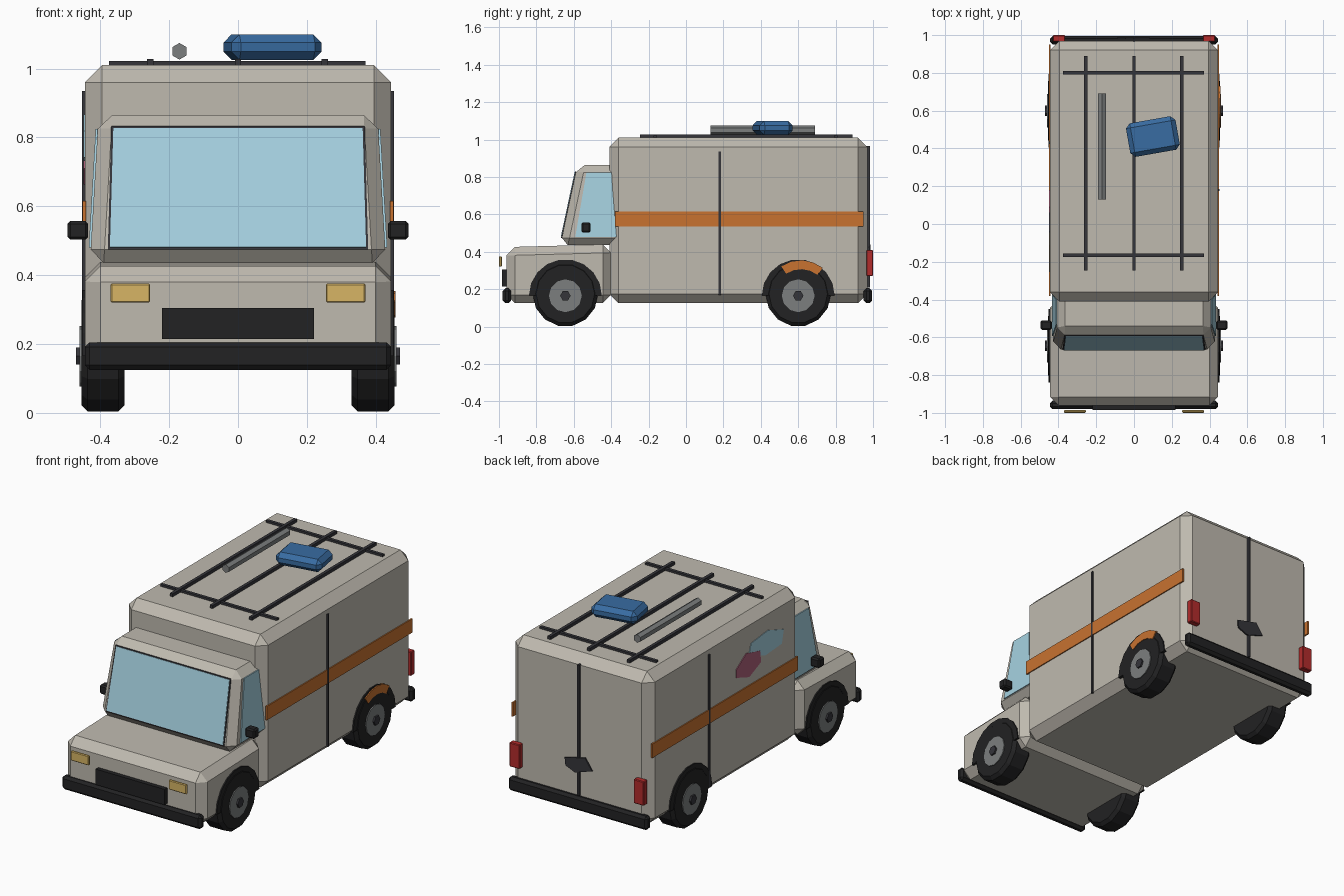
import bpy, bmesh, math
from mathutils import Vector, Matrix

if "Cube" in bpy.data.objects:
    bpy.data.objects.remove(bpy.data.objects["Cube"], do_unlink=True)


def material(name, r, g, b):
    m = bpy.data.materials.new(name)
    m.use_nodes = True
    m.diffuse_color = (r, g, b, 1)
    m.node_tree.nodes["Principled BSDF"].inputs["Base Color"].default_value = (r, g, b, 1)
    return m


BODY = material("warm grey paint", .52, .49, .43)
GLASS = material("pale blue glass", .38, .64, .75)
BLACK = material("black rubber", .016, .016, .017)
DARK = material("dark slate", .035, .035, .042)
METAL = material("grey metal", .2, .21, .21)
ORANGE = material("orange paint", .58, .17, .03)
AMBER = material("amber lamp", .68, .46, .13)
RED = material("red lamp", .45, .025, .025)
BLUE = material("blue canvas", .04, .15, .36)
PINK = material("dusty pink paint", .42, .12, .2)


def finish(name, bm, mat):
    bmesh.ops.recalc_face_normals(bm, faces=bm.faces)
    me = bpy.data.meshes.new(name)
    bm.to_mesh(me)
    bm.free()
    me.materials.append(mat)
    ob = bpy.data.objects.new(name, me)
    bpy.context.collection.objects.link(ob)
    return ob


def chamfer(bm, width):
    if width:
        bmesh.ops.bevel(bm, geom=bm.edges[:], offset=width, segments=1,
                        affect='EDGES', clamp_overlap=True)


def box(name, mat, x, y, z, bevel=0, shape=None):
    """Box from (min, max) ranges; shape may move the corners before bevelling."""
    bm = bmesh.new()
    bmesh.ops.create_cube(bm, size=1)
    for v in bm.verts:
        v.co = Vector([r[1] if c > 0 else r[0] for c, r in zip(v.co, (x, y, z))])
        if shape:
            shape(v.co)
    chamfer(bm, bevel)
    return finish(name, bm, mat)


def plate(name, mat, points, push):
    """Flat polygon given thickness along push."""
    bm = bmesh.new()
    face = bm.faces.new([bm.verts.new(p) for p in points])
    new = bmesh.ops.extrude_face_region(bm, geom=[face], use_keep_orig=True)
    bmesh.ops.translate(bm, vec=push, verts=[g for g in new["geom"] if isinstance(g, bmesh.types.BMVert)])
    return finish(name, bm, mat)


def disc(name, mat, x, y, z, radius, depth, sides, bevel=0, axis='Y'):
    """Cylinder lying along x, or along y when axis is 'X'."""
    bm = bmesh.new()
    bmesh.ops.create_cone(bm, cap_ends=True, segments=sides, radius1=radius, radius2=radius, depth=depth,
                          matrix=Matrix.Translation((x, y, z)) @ Matrix.Rotation(math.pi / 2, 4, axis))
    if bevel:
        rims = [e for e in bm.edges if any(len(f.verts) > 4 for f in e.link_faces)]
        bmesh.ops.bevel(bm, geom=rims, offset=bevel, segments=1, affect='EDGES')
    return finish(name, bm, mat)


def arch(name, mat, side, y, z, inner, outer, x0, x1, start, end, steps):
    """Part of a ring around a wheel."""
    bm = bmesh.new()
    last = None
    for i in range(steps + 1):
        a = math.radians(start + (end - start) * i / steps)
        ring = [bm.verts.new((side * x, y + r * math.cos(a), z + r * math.sin(a)))
                for x, r in ((x0, inner), (x1, inner), (x1, outer), (x0, outer))]
        if last:
            for k in range(4):
                bm.faces.new((last[k], last[k - 1], ring[k - 1], ring[k]))
        if i in (0, steps):
            bm.faces.new(ring)
        last = ring
    return finish(name, bm, mat)


# Cargo box and bonnet
box("cargo_box", BODY, (-.445, .445), (-.41, .97), (.125, 1.01), .05)


def slope_bonnet(c):
    if c.y < -.9 and c.z > .3:
        c.z -= .015


box("bonnet", BODY, (-.445, .445), (-.96, -.4), (.125, .44), .045, slope_bonnet)

# Cab tapering towards its roof
CAB_LOW, CAB_HIGH = .435, .865


def cab_front(z):
    return -.672 + .092 * (z - CAB_LOW) / (CAB_HIGH - CAB_LOW)


def cab_side(z):
    return .43 - .025 * (z - CAB_LOW) / (CAB_HIGH - CAB_LOW)


def taper_cab(c):
    if c.y < -.5:
        c.y = cab_front(c.z)
    c.x = math.copysign(cab_side(c.z), c.x)


box("cab", BODY, (-.43, .43), (-.67, -.34), (CAB_LOW, CAB_HIGH), .04, taper_cab)

# Windscreen with a thin dark seal
for name, mat, grow, lift in (("windscreen_seal", DARK, .006, .004), ("windscreen", GLASS, 0, .007)):
    pts = [(x, cab_front(z), z) for x, z in
           ((-.372 - grow, .48 - grow), (.372 + grow, .48 - grow),
            (.362 + grow, .826 + grow), (-.362 - grow, .826 + grow))]
    plate(name, mat, pts, Vector((0, -lift, lift * .2)))

for side, tag in ((1, "left"), (-1, "right")):
    # Side windows, mirrors, stripes and door seams
    pts = [(side * cab_side(z), y, z) for y, z in
           ((-.592, .48), (-.372, .48), (-.40, .825), (-.532, .825))]
    plate(tag + "_side_window", GLASS, pts, Vector((side * .006, 0, 0)))
    box(tag + "_mirror", BLACK, sorted((side * .435, side * .495)), (-.56, -.51), (.503, .557), .008)
    box(tag + "_stripe", ORANGE, sorted((side * .442, side * .451)), (-.38, .95), (.535, .615))
    seam = .18 if side > 0 else .43
    box(tag + "_door_seam", DARK, sorted((side * .442, side * .453)), (seam - .006, seam + .006), (.17, .935))

    # Lamps
    box(tag + "_headlight", AMBER, sorted((side * .255, side * .37)), (-1, -.985), (.32, .376), .004)
    box(tag + "_tail_light", RED, sorted((side * .365, side * .43)), (.965, 1), (.27, .41), .004)

    # Wheels and arches
    for y, end in ((-.645, "front"), (.6, "rear")):
        n = tag + "_" + end
        disc(n + "_tyre", BLACK, side * .392, y, .175, .175, .125, 14, .018)
        disc(n + "_hub", METAL, side * .43, y, .165, .088, .06, 12)
        disc(n + "_hub_cap", DARK, side * .45, y, .165, .028, .04, 6)
        arch(n + "_arch", BLACK, side, y, .165, .155, .195, .39, .452, 0, 180, 9)

# Touched-up patch on one arch
arch("arch_patch", ORANGE, 1, .615, .165, .142, .189, .43, .458, 52, 124, 4)

# Bumpers, grille and rear doors
box("front_bumper", BLACK, (-.445, .445), (-.98, -.935), (.125, .205), .014)
box("rear_bumper", BLACK, (-.445, .445), (.95, .995), (.125, .205), .014)
box("grille", BLACK, (-.22, .22), (-.985, -.955), (.215, .305))
box("rear_door_seam", DARK, (-.006, .006), (.965, .985), (.21, .965))
plate("rear_handle", DARK,
      [(x, .979, z) for x, z in ((.085, .41), (-.045, .44), (-.09, .375), (.02, .34), (.08, .365))],
      Vector((0, .008, 0)))

# Painted patches on the right side
plate("blue_patch", GLASS,
      [(-.443, y, z) for y, z in ((-.11, .867), (-.254, .818), (-.236, .742),
                                  (-.082, .731), (.063, .793), (.045, .85))],
      Vector((-.005, 0, 0)))
plate("pink_patch", PINK,
      [(-.443, y, z) for y, z in ((.09, .809), (-.036, .778), (-.045, .71),
                                  (.063, .663), (.18, .703), (.18, .75))],
      Vector((-.006, 0, 0)))

# Roof rack with its load
for i, x in enumerate((-.255, 0, .252)):
    box("rack_rail_%d" % i, DARK, (x - .009, x + .009), (-.245, .89), (1.008, 1.028))
for i, y in enumerate((-.165, .8)):
    box("rack_bar_%d" % i, DARK, (-.375, .37), (y - .009, y + .009), (1.006, 1.022))
disc("roof_tube", METAL, -.17, .41, 1.05, .024, .56, 6, axis='X')
bag = box("roof_bag", BLUE, (-.133, .133), (-.09, .09), (-.037, .037), .024)
bag.location = (.1, .463, 1.062)
bag.rotation_euler.z = math.radians(10)
